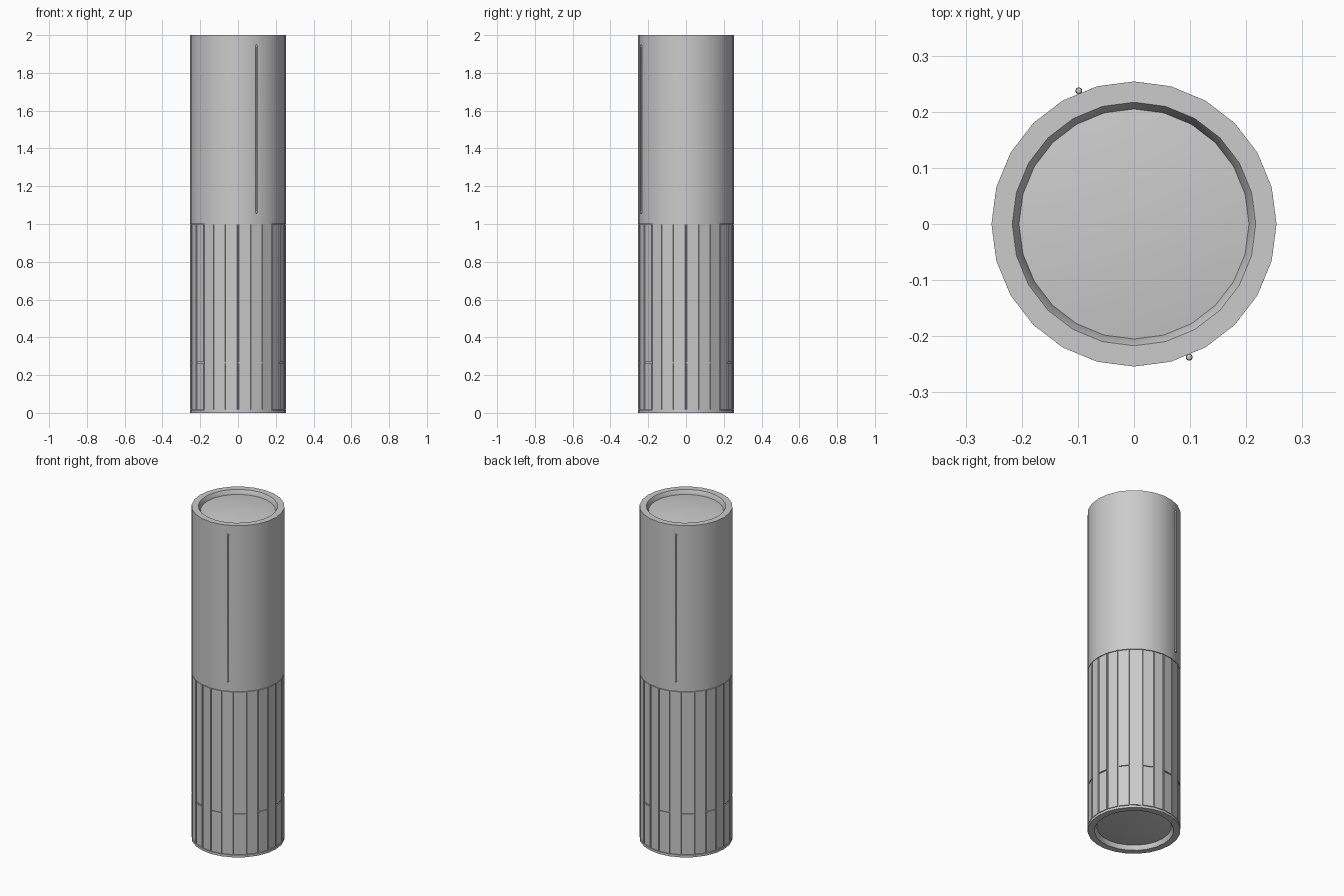
import bpy, bmesh, math
from mathutils import Vector

if "Cube" in bpy.data.objects:
    bpy.data.objects.remove(bpy.data.objects["Cube"], do_unlink=True)

SIDES = 24
STEP = math.tau / SIDES
R_OUT, R_CORE = 0.254, 0.248
R_RIM, R_LENS = 0.217, 0.205

grey = bpy.data.materials.new("light_grey")
grey.use_nodes = True
colour = (0.6, 0.6, 0.6, 1)
grey.diffuse_color = colour
grey.node_tree.nodes["Principled BSDF"].inputs["Base Color"].default_value = colour


def finish(name, bm, smooth=True):
    mesh = bpy.data.meshes.new(name)
    bm.to_mesh(mesh)
    bm.free()
    mesh.materials.append(grey)
    obj = bpy.data.objects.new(name, mesh)
    bpy.context.collection.objects.link(obj)
    if smooth:
        bpy.ops.object.select_all(action="DESELECT")
        obj.select_set(True)
        bpy.context.view_layer.objects.active = obj
        bpy.ops.object.shade_smooth_by_angle(angle=math.radians(30))
    return obj


def lathe(name, profile, sides=SIDES, centre=(0, 0)):
    """Spin an open (radius, z) profile, listed from the bottom up on the outside."""
    bm = bmesh.new()
    verts = [bm.verts.new((r, 0, z)) for r, z in profile]
    edges = [bm.edges.new(pair) for pair in zip(verts, verts[1:])]
    bmesh.ops.spin(bm, geom=verts + edges, cent=(0, 0, 0), axis=(0, 0, 1),
                   angle=math.tau, steps=sides, use_merge=True)
    bmesh.ops.remove_doubles(bm, verts=bm.verts, dist=1e-5)
    bmesh.ops.recalc_face_normals(bm, faces=bm.faces)
    bmesh.ops.translate(bm, verts=bm.verts, vec=(*centre, 0))
    return finish(name, bm)


def point(radius, k, z):
    return Vector((radius * math.cos(k * STEP), radius * math.sin(k * STEP), z))


# Smooth upper tube with a bevelled recess at the top
lathe("upper_tube", [(R_RIM - 0.02, 1.0), (R_OUT, 1.0), (R_OUT, 2.0), (R_RIM, 2.0),
                     (R_LENS, 1.975), (R_LENS, 1.95)])

# Base ring with the matching recess underneath
lathe("base_ring", [(R_LENS, 0.05), (R_LENS, 0.025), (R_RIM, 0), (R_OUT, 0),
                    (R_OUT, 0.014), (R_RIM, 0.014)])

# Shallow domed discs at both ends
for name, z_rim, bulge in (("top_lens", 1.975, 0.014), ("bottom_cap", 0.025, -0.014)):
    dome = [(R_LENS * i / 6, z_rim + bulge * (1 - (i / 6) ** 2)) for i in range(6, -1, -1)]
    # the flat back closes the disc so that its normals point outwards
    lathe(name, [(0, z_rim - bulge)] + [(R_LENS, z_rim - bulge)] + dome)

# Grip: raised flat panels with grooves, every second panel split in two
bm = bmesh.new()
for k in range(SIDES):
    levels = [0.014, 0.265, 1.0] if k % 2 == 0 else [0.014, 1.0]
    for low, high in zip(levels, levels[1:]):
        bm.faces.new([bm.verts.new(point(R_CORE, *c)) for c in
                      ((k, low), (k + 1, low), (k + 1, high), (k, high))])
bm.normal_update()
panels = bm.faces[:]
bmesh.ops.inset_individual(bm, faces=panels, thickness=0.005, depth=0)
bmesh.ops.inset_individual(bm, faces=panels, thickness=0, depth=0.006)
bmesh.ops.remove_doubles(bm, verts=bm.verts, dist=1e-5)
finish("grip_panels", bm, smooth=False)

# Thin rods with small rounded ends, on opposite sides of the upper tube
for name, turn in (("front_rod", -4.5), ("back_rod", 7.5)):
    x, y, _ = point(0.257, turn, 0)
    lathe(name, [(0, 1.055), (0.005, 1.058), (0.006, 1.063), (0.0045, 1.07),
                 (0.0045, 1.935), (0.006, 1.942), (0.005, 1.947), (0, 1.95)],
          sides=12, centre=(x, y))
